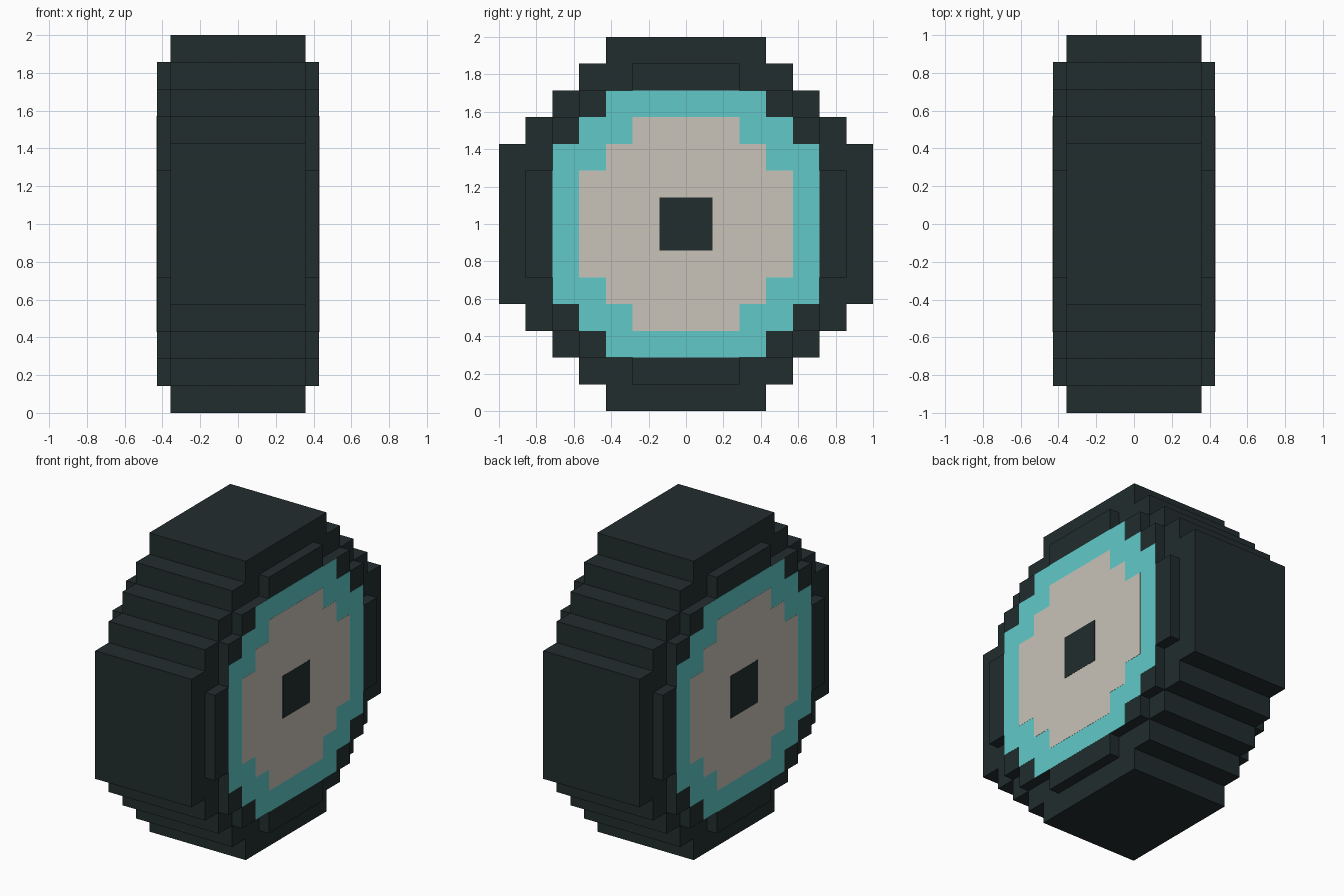
import bpy
import bmesh

U = 1 / 7  # one block of the stepped grid

if "Cube" in bpy.data.objects:
    bpy.data.objects.remove(bpy.data.objects["Cube"], do_unlink=True)


def material(name, colour):
    mat = bpy.data.materials.new(name)
    mat.use_nodes = True
    mat.diffuse_color = (*colour, 1)
    mat.node_tree.nodes["Principled BSDF"].inputs["Base Color"].default_value = (*colour, 1)
    return mat


def stepped_outline(steps):
    """Closed outline from (half width, half height) blocks, tallest first."""
    quarter = []
    for i, (y, z) in enumerate(steps):
        quarter.append((y, z))
        if i + 1 < len(steps):
            quarter.append((y, steps[i + 1][1]))
    back = quarter[::-1]
    return (quarter + [(y, -z) for y, z in back]
            + [(-y, -z) for y, z in quarter] + [(-y, z) for y, z in back])


def prism(name, steps, x0, x1, mat):
    """Extrude a stepped outline along x from x0 to x1."""
    bm = bmesh.new()
    face = bm.faces.new([bm.verts.new((x0, y * U, 1 + z * U)) for y, z in stepped_outline(steps)])
    moved = bmesh.ops.extrude_face_region(bm, geom=[face], use_keep_orig=True)["geom"]
    verts = [v for v in moved if isinstance(v, bmesh.types.BMVert)]
    bmesh.ops.translate(bm, verts=verts, vec=(x1 - x0, 0, 0))
    bmesh.ops.recalc_face_normals(bm, faces=bm.faces)
    mesh = bpy.data.meshes.new(name)
    bm.to_mesh(mesh)
    bm.free()
    mesh.materials.append(mat)
    obj = bpy.data.objects.new(name, mesh)
    bpy.context.scene.collection.objects.link(obj)
    return obj


rubber = material("dark rubber", (0.016, 0.026, 0.027))
teal = material("bright teal", (0.122, 0.584, 0.584))
cream = material("warm cream", (0.584, 0.546, 0.479))

TYRE = [(3, 7), (4, 6), (5, 5), (6, 4), (7, 3)]
SIDEWALL = [(2, 6), (4, 5), (5, 4), (6, 2)]
RIM = [(3, 5), (4, 4), (5, 3)]
DISC = [(2, 4), (3, 3), (4, 2)]
AXLE = [(1, 1)]

# Tyre
tread = 2.5 * U
prism("tyre", TYRE, -tread, tread, rubber)

# Raised sidewall on each side, with thin painted plates for rim, disc and axle cap
outer = 3 * U
for side, sign in (("left", 1), ("right", -1)):
    prism(f"{side}_sidewall", SIDEWALL, sign * tread, sign * outer, rubber)
    plates = (("rim_plate", RIM, teal), ("disc_plate", DISC, cream), ("axle_cap", AXLE, rubber))
    for layer, (part, steps, mat) in enumerate(plates):
        base = outer + 0.001 * layer
        prism(f"{side}_{part}", steps, sign * base, sign * (base + 0.001), mat)
